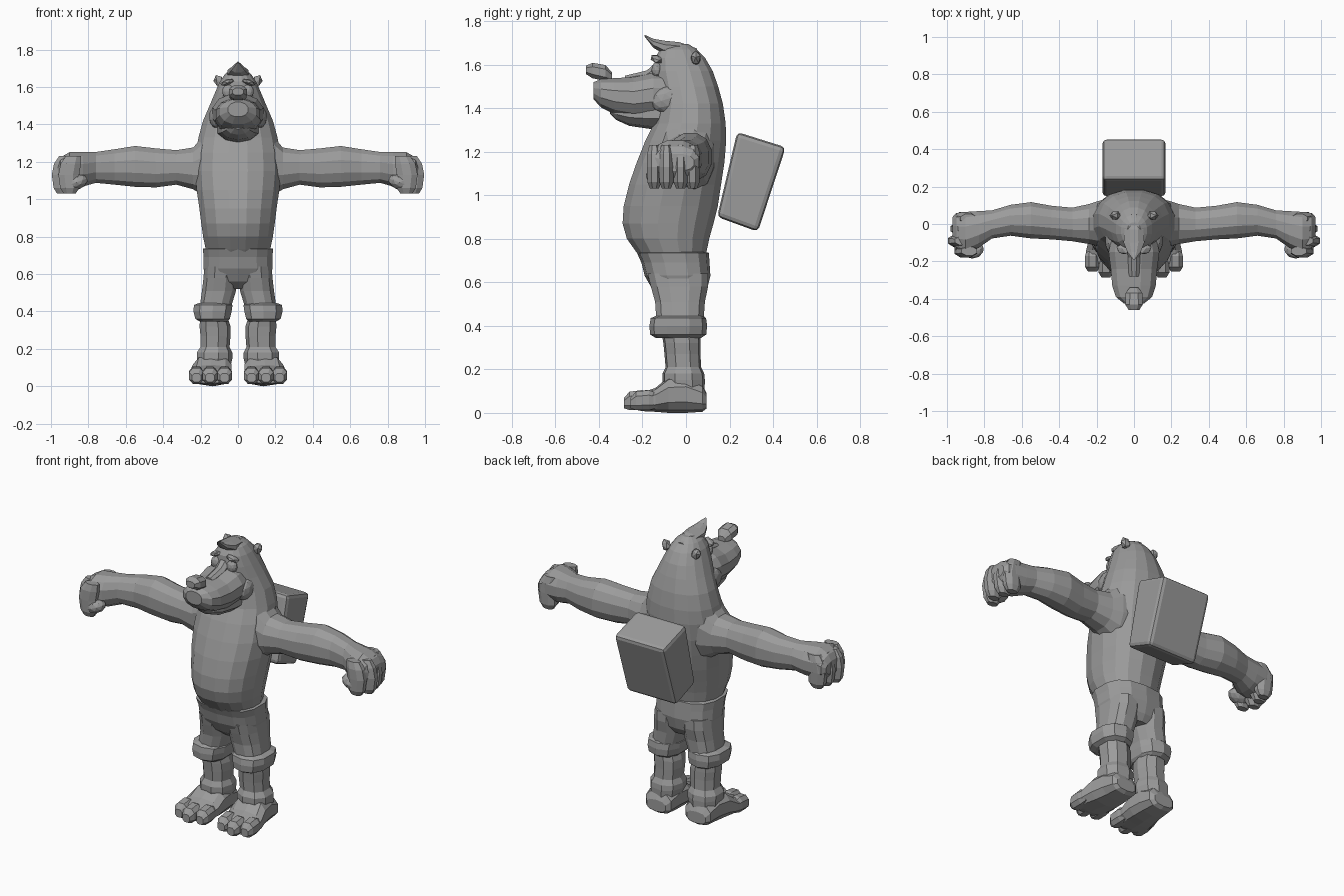
import bpy, bmesh, math
from mathutils import Matrix, Vector, Euler

grey = bpy.data.materials.new("plain grey")
grey.diffuse_color = (0.33, 0.33, 0.33, 1)


def finish(name, bm, mirror):
    bmesh.ops.recalc_face_normals(bm, faces=bm.faces)
    me = bpy.data.meshes.new(name)
    bm.to_mesh(me)
    bm.free()
    me.materials.append(grey)
    ob = bpy.data.objects.new(name, me)
    bpy.context.collection.objects.link(ob)
    if mirror:
        ob.modifiers.new("Mirror", 'MIRROR')
    return ob


def loft(name, axis, rings, n=12, power=1.0, mirror=False):
    """Rings are (position on axis, a min, a max, b min, b max)."""
    bm = bmesh.new()
    loops = []
    for t, a0, a1, b0, b1 in rings:
        loop = []
        for i in range(n):
            ang = 2 * math.pi * (i + 0.5) / n
            c, s = math.cos(ang), math.sin(ang)
            c = math.copysign(abs(c) ** power, c)
            s = math.copysign(abs(s) ** power, s)
            a = (a0 + a1) / 2 + c * (a1 - a0) / 2
            b = (b0 + b1) / 2 + s * (b1 - b0) / 2
            co = {'x': (t, a, b), 'y': (a, t, b), 'z': (a, b, t)}[axis]
            loop.append(bm.verts.new(co))
        loops.append(loop)
    for p, q in zip(loops, loops[1:]):
        for i in range(n):
            j = (i + 1) % n
            bm.faces.new((p[i], p[j], q[j], q[i]))
    bm.faces.new(loops[0])
    bm.faces.new(loops[-1])
    return finish(name, bm, mirror)


def blob(name, loc, size, rot=(0, 0, 0), detail=2, mirror=False):
    bm = bmesh.new()
    m = Matrix.LocRotScale(Vector(loc), Euler(rot), Vector(size))
    bmesh.ops.create_icosphere(bm, subdivisions=detail, radius=1, matrix=m)
    return finish(name, bm, mirror)


# Torso, neck and skull in one tapering form
loft("body", 'z', [
    (0.66, -.15, .15, -.17, .08), (0.73, -.175, .175, -.225, .095),
    (0.80, -.19, .19, -.275, .11), (0.87, -.20, .20, -.295, .13),
    (0.95, -.21, .21, -.29, .15), (1.05, -.225, .225, -.265, .165),
    (1.15, -.235, .235, -.23, .18), (1.25, -.23, .23, -.19, .188),
    (1.33, -.215, .215, -.15, .185), (1.42, -.19, .19, -.13, .172),
    (1.50, -.155, .155, -.14, .15), (1.57, -.125, .125, -.15, .125),
    (1.63, -.098, .098, -.145, .09), (1.67, -.07, .07, -.12, .05),
    (1.695, -.035, .035, -.08, .01)], n=16, power=.92)

# Arms and hands
loft("arm", 'x', [
    (.10, -.13, .14, 1.00, 1.38), (.18, -.125, .13, 1.01, 1.345),
    (.24, -.11, .11, 1.05, 1.28), (.33, -.095, .09, 1.075, 1.265),
    (.44, -.085, .10, 1.06, 1.275), (.55, -.08, .12, 1.063, 1.288),
    (.66, -.065, .105, 1.075, 1.27), (.76, -.08, .075, 1.085, 1.255),
    (.83, -.13, .072, 1.065, 1.255), (.90, -.165, .068, 1.06, 1.255),
    (.95, -.15, .062, 1.08, 1.225), (.97, -.11, .04, 1.11, 1.19)],
    n=12, power=.88, mirror=True)
for i, (y, tip) in enumerate([(-.145, .965), (-.09, 1.0), (-.025, .985), (.03, .97)]):
    loft("finger_%d" % i, 'z', [
        (1.03, tip - .10, tip - .03, y - .022, y + .022),
        (1.06, tip - .12, tip - .01, y - .035, y + .035),
        (1.13, tip - .12, tip, y - .037, y + .037),
        (1.19, tip - .13, tip - .012, y - .036, y + .036),
        (1.23, tip - .13, tip - .04, y - .025, y + .025)], n=8, mirror=True)
blob("thumb", (.865, -.135, 1.09), (.065, .05, .04), (0, .35, 0), mirror=True)

# Trousers, with a waistband edge and turned-up cuffs
loft("trouser_seat", 'z', [
    (.52, -.09, .09, -.10, .07), (.56, -.17, .17, -.15, .095),
    (.63, -.188, .188, -.19, .112), (.69, -.187, .187, -.205, .108),
    (.735, -.192, .192, -.225, .105), (.74, -.16, .16, -.19, .08)],
    n=14, power=.75)
loft("trouser_leg", 'z', [
    (.37, .045, .21, -.14, .08), (.44, .03, .205, -.14, .085),
    (.51, .008, .195, -.145, .09), (.58, .002, .187, -.165, .105),
    (.64, .002, .182, -.18, .105)], n=12, power=.8, mirror=True)
loft("trouser_cuff", 'z', [
    (.345, .055, .205, -.14, .07), (.36, .04, .232, -.165, .093),
    (.40, .03, .242, -.168, .097), (.435, .025, .24, -.162, .092),
    (.445, .05, .21, -.14, .08)], n=10, power=.8, mirror=True)

# Shins with an ankle roll
loft("shin", 'z', [
    (.06, .05, .215, -.10, .085), (.15, .03, .225, -.11, .088),
    (.18, .03, .225, -.11, .085), (.21, .045, .205, -.095, .07),
    (.27, .04, .205, -.10, .068), (.32, .04, .21, -.105, .068),
    (.38, .06, .205, -.115, .065)], n=9, power=.85, mirror=True)

# Feet and toes
loft("foot", 'y', [
    (.095, .07, .20, .02, .09), (.075, .045, .22, .005, .13),
    (0, .035, .23, 0, .17), (-.08, .03, .245, 0, .165),
    (-.14, .03, .26, .005, .115), (-.20, .04, .26, .008, .095),
    (-.235, .07, .24, .015, .075)], n=10, power=.75, mirror=True)
for i, (x, y) in enumerate([(.072, -.21), (.15, -.23), (.222, -.20)]):
    loft("toe_%d" % i, 'y', [
        (y + .07, x - .03, x + .03, .02, .09), (y + .03, x - .042, x + .042, .01, .108),
        (y - .03, x - .042, x + .042, .01, .10), (y - .055, x - .025, x + .025, .02, .07)],
        n=8, power=.8, mirror=True)

# Muzzle, lower jaw and nose
loft("muzzle", 'y', [
    (-.06, -.12, .12, 1.37, 1.56), (-.15, -.14, .14, 1.355, 1.565),
    (-.24, -.128, .128, 1.35, 1.545), (-.33, -.12, .12, 1.37, 1.54),
    (-.39, -.10, .10, 1.40, 1.535), (-.425, -.055, .055, 1.44, 1.52)],
    n=12, power=.9)
loft("lower_jaw", 'y', [
    (-.08, -.12, .12, 1.30, 1.45), (-.17, -.11, .11, 1.305, 1.44),
    (-.26, -.09, .09, 1.318, 1.43), (-.32, -.065, .065, 1.345, 1.42),
    (-.35, -.03, .03, 1.375, 1.41)], n=10)
blob("cheek", (.115, -.09, 1.44), (.04, .075, .06), (.3, 0, 0), mirror=True)
loft("nose", 'y', [
    (-.34, -.025, .025, 1.52, 1.565), (-.37, -.048, .048, 1.52, 1.60),
    (-.43, -.05, .05, 1.535, 1.61), (-.46, -.03, .03, 1.555, 1.595)], n=8, power=.8)
loft("nose_bridge", 'y', [
    (-.12, -.04, .04, 1.52, 1.63), (-.18, -.035, .035, 1.51, 1.575),
    (-.28, -.03, .03, 1.51, 1.55)], n=8)

# Eyes, brows, ears and tuft of hair
blob("eye", (.052, -.133, 1.575), (.033, .026, .038), mirror=True)
blob("brow", (.058, -.135, 1.625), (.042, .028, .017), (0, .35, .35), 1, True)
blob("ear", (.10, .045, 1.63), (.03, .025, .038), (0, .5, 0), 1, True)
loft("hair_tuft", 'y', [
    (.05, -.025, .025, 1.64, 1.675), (-.03, -.055, .055, 1.64, 1.705),
    (-.10, -.06, .06, 1.645, 1.712), (-.15, -.038, .038, 1.675, 1.72),
    (-.19, -.004, .004, 1.728, 1.737)], n=8)

# Tilted backpack: a side profile extruded across and bevelled
bm = bmesh.new()
profile = [(.235, 1.29), (.458, 1.22), (.33, .832), (.143, .90)]
left, right = [[bm.verts.new((x, y, z)) for y, z in profile] for x in (-.168, .168)]
bm.faces.new(left)
bm.faces.new(right)
for i in range(4):
    j = (i + 1) % 4
    bm.faces.new((left[i], left[j], right[j], right[i]))
pack = finish("backpack", bm, False)
bevel = pack.modifiers.new("Bevel", 'BEVEL')
bevel.width, bevel.segments = .022, 2
